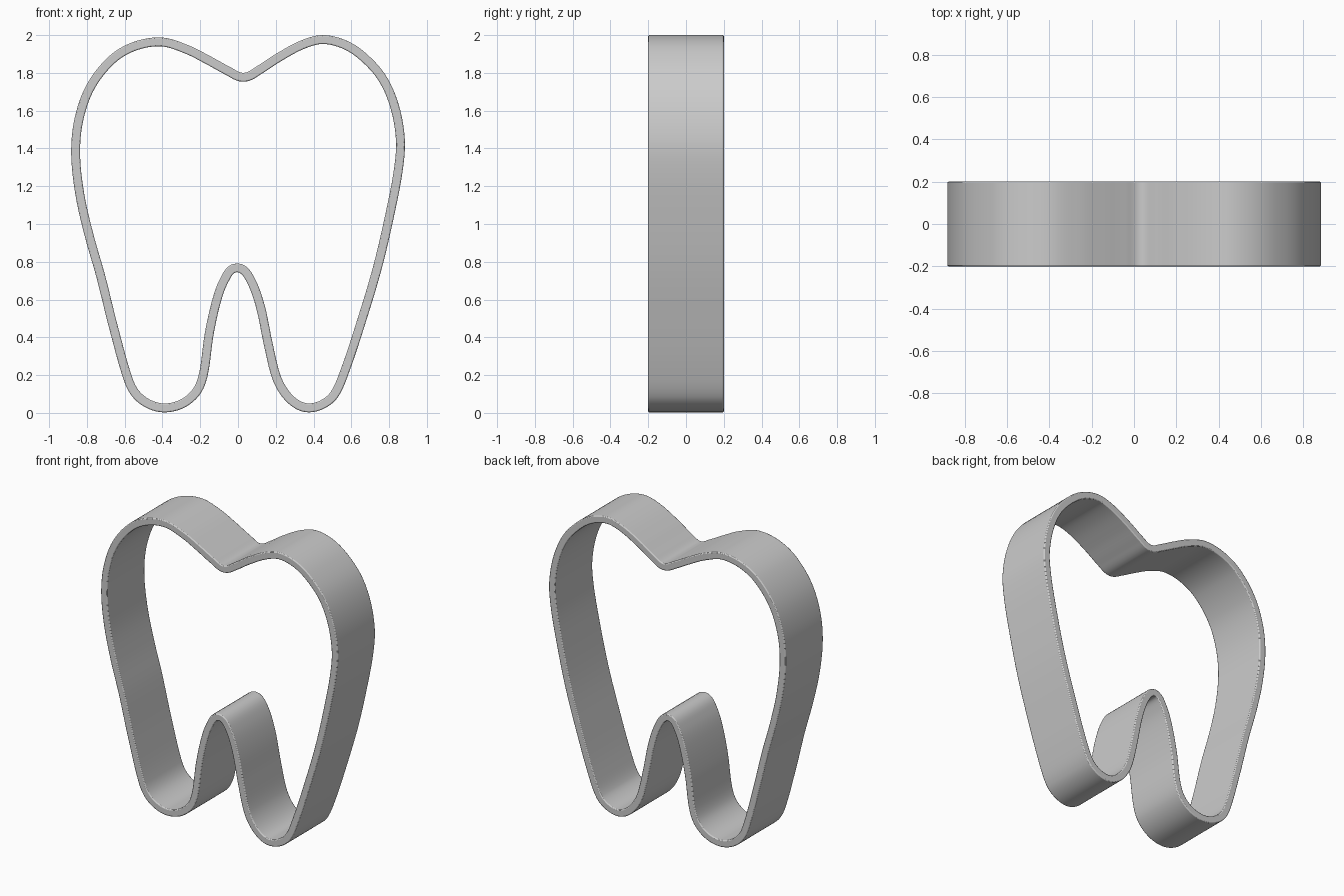
import bpy
import bmesh
from mathutils import Vector
from mathutils.geometry import interpolate_bezier

HALF_DEPTH = 0.2
WALL = 0.047
STEPS = 6

cube = bpy.data.objects.get("Cube")
if cube:
    bpy.data.objects.remove(cube, do_unlink=True)


def smooth_loop(points, steps):
    """Return a closed smooth path passing through the given points."""
    path = []
    count = len(points)
    for i in range(count):
        before, start, end, after = (points[(i + k) % count] for k in (-1, 0, 1, 2))
        span = (end - start).length
        # Handles follow the neighbours' direction, scaled to this segment
        handle_a = start + (end - before).normalized() * span / 3
        handle_b = end - (after - start).normalized() * span / 3
        path += interpolate_bezier(start, handle_a, handle_b, end, steps + 1)[:-1]
    return path


def offset_loop(path, distance):
    """Shift a counter-clockwise path inward by a constant wall thickness."""
    shifted = []
    for i, point in enumerate(path):
        tangent = (path[(i + 1) % len(path)] - path[i - 1]).normalized()
        shifted.append(point + Vector((-tangent.y, tangent.x)) * distance)
    return shifted


def make_material(name, color):
    material = bpy.data.materials.new(name)
    material.use_nodes = True
    material.diffuse_color = color
    material.node_tree.nodes["Principled BSDF"].inputs["Base Color"].default_value = color
    return material


# Outer outline: crown notch, right crown lobe, two roots, left crown lobe
outline = [
    (.03, 1.80), (-.04, 1.83), (-.15, 1.89), (-.26, 1.945), (-.4, 1.987),
    (-.55, 1.965), (-.68, 1.89), (-.8, 1.74), (-.865, 1.56), (-.883, 1.37),
    (-.86, 1.15), (-.81, .93), (-.75, .72), (-.68, .44), (-.6, .16),
    (-.55, .075), (-.47, .02), (-.38, .003), (-.28, .03), (-.2, .1),
    (-.16, .2), (-.13, .41), (-.09, .59), (-.05, .695), (-.005, .745),
    (.045, .695), (.095, .56), (.137, .36), (.18, .185), (.23, .09),
    (.3, .025), (.375, .003), (.46, .025), (.53, .085), (.59, .22),
    (.67, .46), (.76, .76), (.83, 1.06), (.873, 1.29), (.883, 1.45),
    (.85, 1.635), (.78, 1.79), (.67, 1.91), (.565, 1.975), (.445, 2.0),
    (.33, 1.97), (.2, 1.9), (.1, 1.835),
]
outer = smooth_loop([Vector(p) for p in outline], STEPS)
inner = offset_loop(outer, WALL)

# Sweep the rectangular wall section round the outline
mesh = bpy.data.meshes.new("tooth_shaped_band")
bm = bmesh.new()
sections = []
for out_point, in_point in zip(outer, inner):
    corners = ((out_point, -HALF_DEPTH), (out_point, HALF_DEPTH),
               (in_point, HALF_DEPTH), (in_point, -HALF_DEPTH))
    sections.append([bm.verts.new((p.x, y, p.y)) for p, y in corners])
for i, section in enumerate(sections):
    previous = sections[i - 1]
    for k in range(len(section)):
        n = (k + 1) % len(section)
        bm.faces.new((previous[k], previous[n], section[n], section[k]))
bmesh.ops.recalc_face_normals(bm, faces=bm.faces)
bm.to_mesh(mesh)
bm.free()

band = bpy.data.objects.new("tooth_shaped_band", mesh)
bpy.context.collection.objects.link(band)
mesh.materials.append(make_material("plain grey", (0.6, 0.6, 0.6, 1)))

# Slightly softened rims
bevel = band.modifiers.new("soft_rims", 'BEVEL')
bevel.width = 0.006
bevel.segments = 2
bevel.limit_method = 'ANGLE'
bevel.angle_limit = 1.0

# Smooth walls with crisp rims
bpy.ops.object.select_all(action='DESELECT')
band.select_set(True)
bpy.context.view_layer.objects.active = band
bpy.ops.object.shade_smooth_by_angle()
